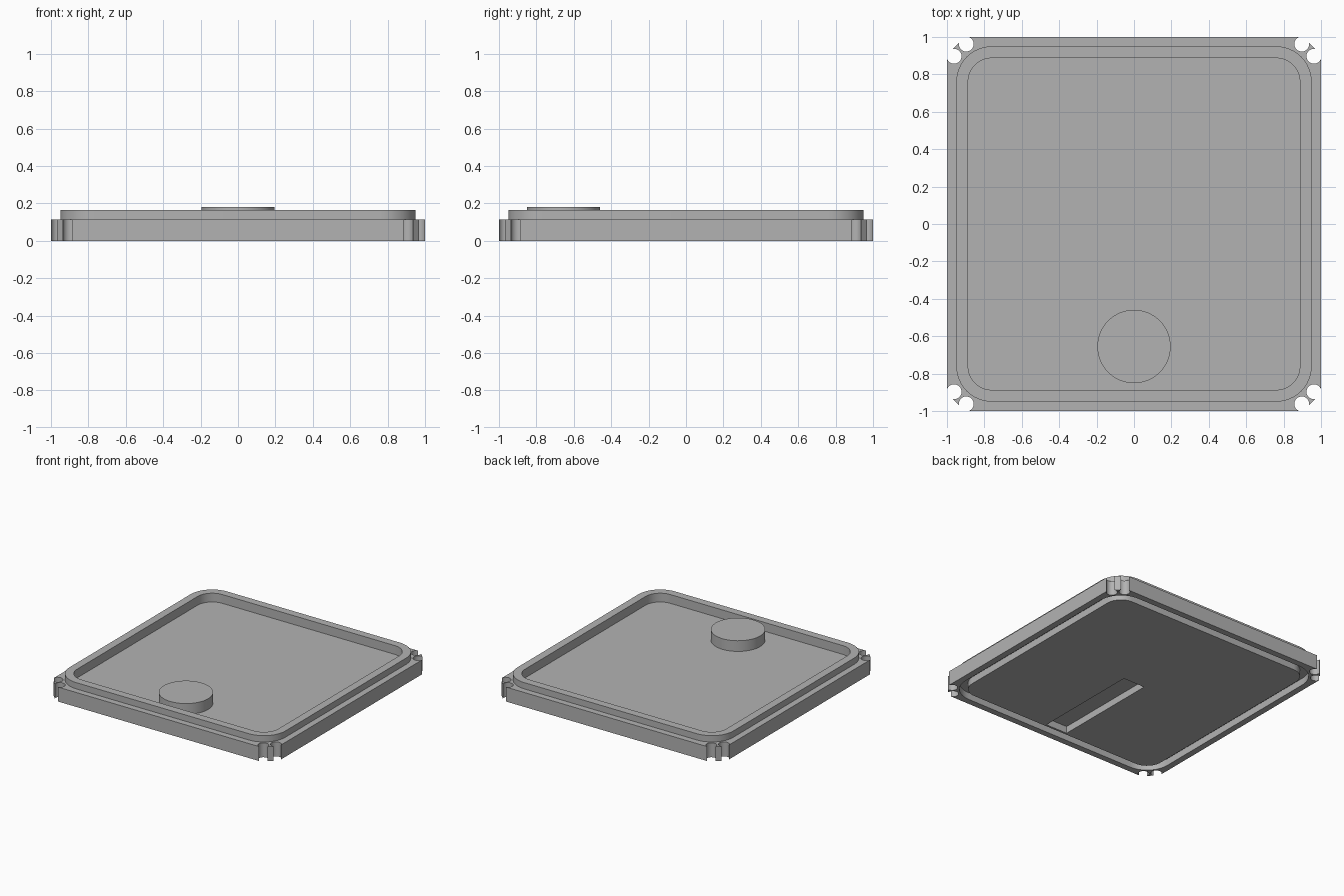
import bpy
import bmesh
from math import cos, sin, pi, radians

# Remove the default cube only
cube = bpy.data.objects.get("Cube")
if cube:
    bpy.data.objects.remove(cube, do_unlink=True)

# Single plain material
GREY = 0.45
grey = bpy.data.materials.new("plain grey")
grey.use_nodes = True
grey.diffuse_color = (GREY, GREY, GREY, 1)
grey.node_tree.nodes["Principled BSDF"].inputs["Base Color"].default_value = (GREY, GREY, GREY, 1)


def rounded_square(half, radius, steps=12):
    """Outline of a square with rounded corners, counter-clockwise."""
    c = half - radius
    points = []
    for quarter, (sx, sy) in enumerate([(1, 1), (-1, 1), (-1, -1), (1, -1)]):
        for i in range(steps + 1):
            a = (quarter + i / steps) * pi / 2
            points.append((sx * c + radius * cos(a), sy * c + radius * sin(a)))
    return points


def circle(cx, cy, radius, steps):
    return [(cx + radius * cos(2 * pi * i / steps),
             cy + radius * sin(2 * pi * i / steps)) for i in range(steps)]


def prism(name, outline, z0, z1, hole=None):
    """Extrude an outline from z0 to z1; a matching hole outline makes a ring."""
    bm = bmesh.new()
    n = len(outline)

    def loop(points, z):
        return [bm.verts.new((x, y, z)) for x, y in points]

    def band(a, b):
        for i in range(n):
            j = (i + 1) % n
            bm.faces.new((a[i], a[j], b[j], b[i]))

    low, high = loop(outline, z0), loop(outline, z1)
    band(low, high)
    if hole:
        hole_low, hole_high = loop(hole, z0), loop(hole, z1)
        band(high, hole_high)
        band(hole_high, hole_low)
        band(hole_low, low)
    else:
        bm.faces.new(low[::-1])
        bm.faces.new(high)
    bmesh.ops.recalc_face_normals(bm, faces=bm.faces)
    mesh = bpy.data.meshes.new(name)
    bm.to_mesh(mesh)
    bm.free()
    mesh.materials.append(grey)
    obj = bpy.data.objects.new(name, mesh)
    bpy.context.collection.objects.link(obj)
    return obj


def select_only(obj):
    bpy.ops.object.select_all(action='DESELECT')
    obj.select_set(True)
    bpy.context.view_layer.objects.active = obj


def combine(target, tool, operation):
    """Apply a boolean and discard its tool object."""
    tool.hide_render = True
    mod = target.modifiers.new("boolean", 'BOOLEAN')
    mod.operation = operation
    mod.solver = 'EXACT'
    mod.object = tool
    select_only(target)
    bpy.ops.object.modifier_apply(modifier=mod.name)
    bpy.data.objects.remove(tool, do_unlink=True)


BASE_TOP, LIP_TOP, FLOOR = 0.115, 0.165, 0.095
lip_outer = rounded_square(0.95, 0.19)
lip_inner = rounded_square(0.887, 0.127)

# Square base with chamfered corners
e, k = 1.0, 0.905
tray = prism("tray_body", [(e, -k), (e, k), (k, e), (-k, e),
                           (-e, k), (-e, -k), (-k, -e), (k, -e)], 0, BASE_TOP)

# Raised stacking lip and the shallow pocket inside it
combine(tray, prism("lip", lip_outer, 0.08, LIP_TOP), 'UNION')
combine(tray, prism("pocket_cutter", lip_inner, FLOOR, 0.3), 'DIFFERENCE')

# Groove underneath that receives the lip of another tray
combine(tray, prism("groove_cutter", lip_outer, -0.1, 0.055, lip_inner), 'DIFFERENCE')

# Long slot underneath
slot = [(-0.095, -0.87), (0.095, -0.87), (0.095, 0), (-0.095, 0)]
combine(tray, prism("slot_cutter", slot, -0.1, 0.055), 'DIFFERENCE')

# Pair of round notches at every corner
for sx in (-1, 1):
    for sy in (-1, 1):
        for cx, cy in ((0.897, 0.962), (0.962, 0.897)):
            notch = prism("notch_cutter", circle(sx * cx, sy * cy, 0.04, 32), -0.1, 0.3)
            combine(tray, notch, 'DIFFERENCE')

# Round raised disc on the tray floor
disc = prism("raised_disc", circle(0, -0.655, 0.196, 64), FLOOR - 0.01, 0.18)

for part in (tray, disc):
    select_only(part)
    bpy.ops.object.shade_smooth_by_angle(angle=radians(30))
